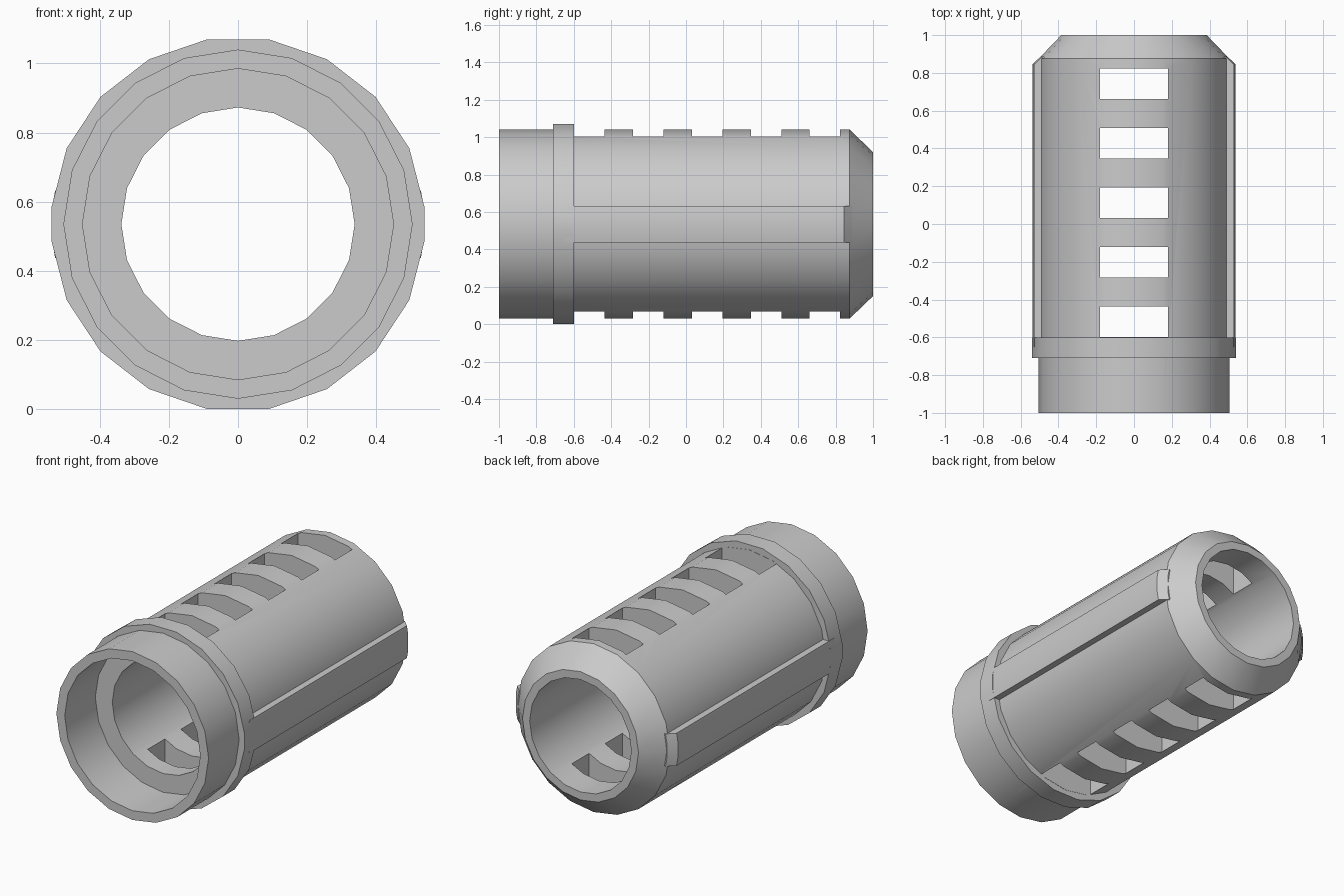
import bpy, bmesh
from math import sin, cos, radians

if "Cube" in bpy.data.objects:
    bpy.data.objects.remove(bpy.data.objects["Cube"])

AXIS = 0.535          # height of the tube axis
STRIP_HALF = 0.0975   # half width of the side strips

grey = bpy.data.materials.new("matte_grey")
grey.use_nodes = True
grey.diffuse_color = (0.6, 0.6, 0.6, 1)
grey.node_tree.nodes["Principled BSDF"].inputs["Base Color"].default_value = (0.6, 0.6, 0.6, 1)


def finish(name, bm):
    bmesh.ops.recalc_face_normals(bm, faces=bm.faces)
    mesh = bpy.data.meshes.new(name)
    bm.to_mesh(mesh)
    bm.free()
    obj = bpy.data.objects.new(name, mesh)
    bpy.context.collection.objects.link(obj)
    mesh.materials.append(grey)
    return obj


def smooth(obj):
    bpy.ops.object.select_all(action='DESELECT')
    obj.select_set(True)
    bpy.context.view_layer.objects.active = obj
    bpy.ops.object.shade_smooth_by_angle(angle=radians(25))


def revolve(name, profile, angles):
    """Closed (radius, y) profile swept around the tube axis."""
    bm = bmesh.new()
    rings = [[bm.verts.new((r * cos(a), y, AXIS + r * sin(a))) for a in angles]
             for r, y in profile]
    n = len(angles)
    for i, ring in enumerate(rings):
        other = rings[(i + 1) % len(rings)]
        for j in range(n):
            k = (j + 1) % n
            bm.faces.new((ring[j], ring[k], other[k], other[j]))
    return finish(name, bm)


even = [radians(18 * i) for i in range(20)]
half = [5 + i * 170 / 9 for i in range(10)]
split = [radians(a) for a in half + [a + 180 for a in half]]

# Barrel: counterbored front, straight bore, chamfered nose
barrel = revolve("barrel", [(0.45, -1), (0.505, -1), (0.505, 0.875), (0.385, 1),
                            (0.3375, 1), (0.3375, -0.71), (0.45, -0.71)], even)

# Five slots cut through top and bottom
bm = bmesh.new()
for i in range(5):
    cube = bmesh.ops.create_cube(bm, size=1)["verts"]
    bmesh.ops.scale(bm, verts=cube, vec=(0.36, 0.163, 2))
    bmesh.ops.translate(bm, verts=cube, vec=(0, -0.517 + 0.315 * i, AXIS))
cutter = finish("slot_cutter", bm)
cutter.hide_render = True
cutter.hide_viewport = True
cut = barrel.modifiers.new("slots", 'BOOLEAN')
cut.operation = 'DIFFERENCE'
cut.solver = 'EXACT'
cut.object = cutter
bpy.context.view_layer.objects.active = barrel
bpy.ops.object.modifier_apply(modifier=cut.name)
bpy.data.objects.remove(cutter)
smooth(barrel)

# Raised collar
smooth(revolve("collar", [(0.498, -0.71), (0.542, -0.71),
                          (0.542, -0.6), (0.498, -0.6)], split))

# Raised side strips, bevelled into the nose
for name, side in (("left_strip", 1), ("right_strip", -1)):
    section = [(0.48, -STRIP_HALF), (0.529, -STRIP_HALF), (0.538, -0.047),
               (0.538, 0.047), (0.529, STRIP_HALF), (0.48, STRIP_HALF)]
    bm = bmesh.new()
    rings = []
    for y, drop in ((-0.65, 0), (0.845, 0), (0.887, 0.044)):
        rings.append([bm.verts.new((side * max(x - drop, 0.48) if x > 0.5 else side * x, y, AXIS + z))
                      for x, z in section])
    for a, b in zip(rings, rings[1:]):
        for j in range(len(a)):
            k = (j + 1) % len(a)
            bm.faces.new((a[j], a[k], b[k], b[j]))
    bm.faces.new(rings[0])
    bm.faces.new(rings[-1])
    smooth(finish(name, bm))
